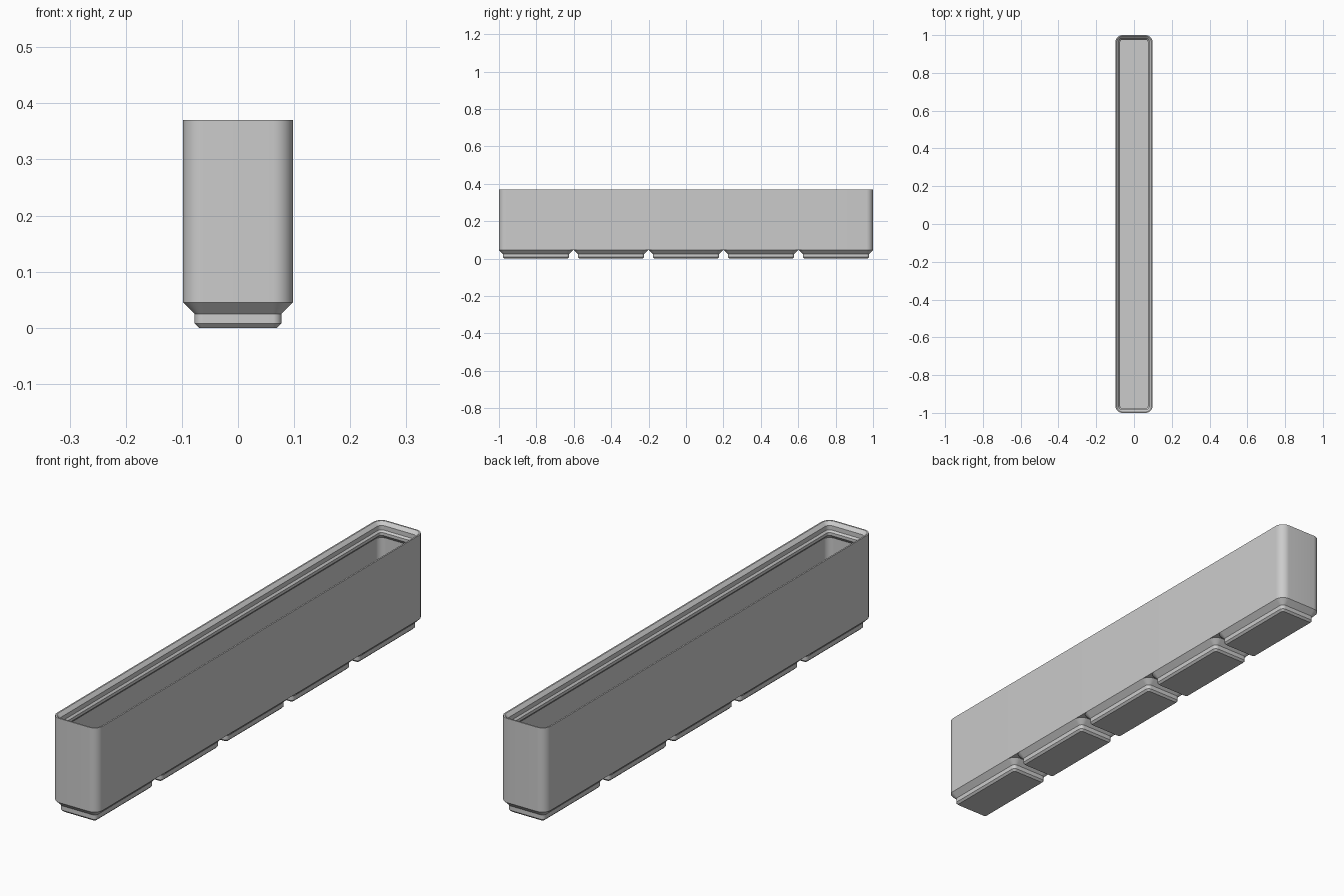
import bpy
import bmesh
from math import cos, sin, pi

cube = bpy.data.objects.get("Cube")
if cube:
    bpy.data.objects.remove(cube, do_unlink=True)

MM = 2 / 209.5          # design millimetres to scene units
LENGTH, WIDTH = 209.5, 20.5
PITCH, CELL = 42, 41.5
RADIUS, STEPS = 3.75, 10

grey = bpy.data.materials.new("plain grey")
grey.use_nodes = True
colour = (0.6, 0.6, 0.6, 1)
grey.diffuse_color = colour
grey.node_tree.nodes["Principled BSDF"].inputs["Base Color"].default_value = colour


def ring(bm, width, length, inset, z):
    """Rounded rectangle of vertices, shrunk by inset, at height z."""
    r = max(RADIUS - inset, 0.4)
    cx, cy = width / 2 - inset - r, length / 2 - inset - r
    verts = []
    for q, (sx, sy) in enumerate([(1, 1), (-1, 1), (-1, -1), (1, -1)]):
        for i in range(STEPS + 1):
            a = (q + i / STEPS) * pi / 2
            verts.append(bm.verts.new(((sx * cx + r * cos(a)) * MM,
                                       (sy * cy + r * sin(a)) * MM, z * MM)))
    return verts


def loft(name, width, length, profile, y=0):
    """Skin a chain of (inset, height) rings and cap both ends."""
    bm = bmesh.new()
    rings = [ring(bm, width, length, d, z) for d, z in profile]
    for a, b in zip(rings, rings[1:]):
        for i in range(len(a)):
            j = (i + 1) % len(a)
            bm.faces.new((a[i], a[j], b[j], b[i]))
    bm.faces.new(rings[0][::-1])
    bm.faces.new(rings[-1])
    bmesh.ops.recalc_face_normals(bm, faces=bm.faces)
    mesh = bpy.data.meshes.new(name)
    bm.to_mesh(mesh)
    bm.free()
    mesh.materials.append(grey)
    obj = bpy.data.objects.new(name, mesh)
    obj.location.y = y * MM
    bpy.context.collection.objects.link(obj)
    bpy.ops.object.select_all(action="DESELECT")
    obj.select_set(True)
    bpy.context.view_layer.objects.active = obj
    bpy.ops.object.shade_smooth_by_angle(angle=pi / 6)
    return obj


# Hollow bin: outer wall, stepped stacking lip, undercut, inner wall, floor
loft("bin_body", WIDTH, LENGTH, [
    (0, 4.75), (0, 38.8), (0.6, 38.8), (1.9, 37.5), (1.9, 35.7),
    (2.6, 35), (2.6, 33.8), (0.95, 32.15), (0.95, 7)])

# Row of stepped feet under the bin
for k in range(5):
    loft(f"foot_{k + 1}", WIDTH, CELL,
         [(2.95, 0), (2.15, 0.8), (2.15, 2.6), (0, 4.75)], (k - 2) * PITCH)
